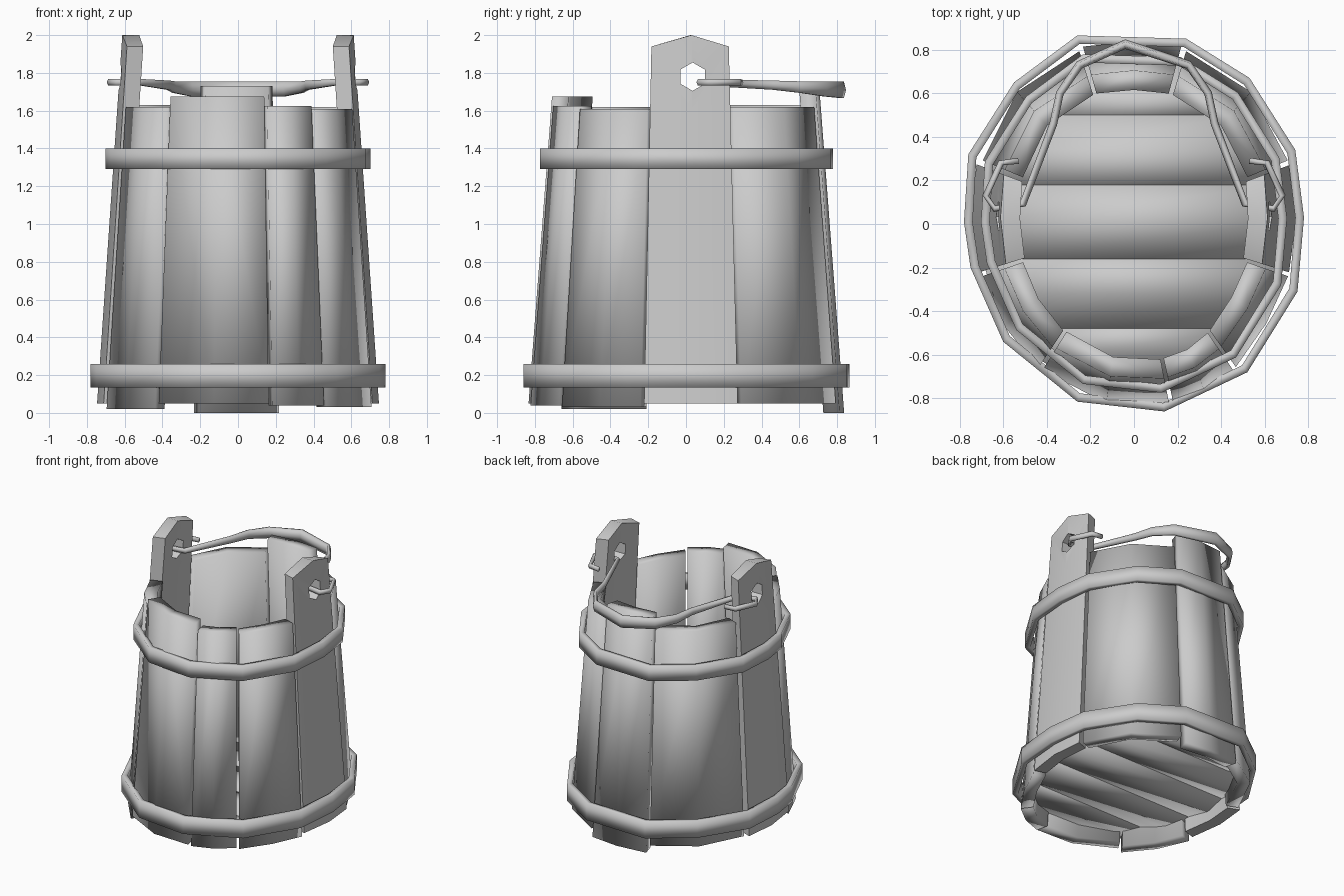
import bpy, bmesh, math
from mathutils import Vector

if "Cube" in bpy.data.objects:
    bpy.data.objects.remove(bpy.data.objects["Cube"])


def activate(ob):
    bpy.ops.object.select_all(action='DESELECT')
    ob.select_set(True)
    bpy.context.view_layer.objects.active = ob


def loft(name, rings, closed=False, angle=100):
    """Skin matching rings of points; cap both ends with quads unless closed."""
    bm = bmesh.new()
    vs = [[bm.verts.new(p) for p in r] for r in rings]
    n, m = len(rings[0]), len(rings)
    for a in range(m if closed else m - 1):
        r, s = vs[a], vs[(a + 1) % m]
        for i in range(n):
            j = (i + 1) % n
            bm.faces.new((r[i], r[j], s[j], s[i]))
    if not closed:
        for r in (vs[0], vs[-1]):
            for i in range(n // 2 - 1):
                bm.faces.new((r[i], r[i + 1], r[n - 2 - i], r[n - 1 - i]))
    bmesh.ops.recalc_face_normals(bm, faces=bm.faces)
    me = bpy.data.meshes.new(name)
    bm.to_mesh(me)
    bm.free()
    ob = bpy.data.objects.new(name, me)
    bpy.context.collection.objects.link(ob)
    activate(ob)
    bpy.ops.object.shade_smooth_by_angle(angle=math.radians(angle))
    return ob


def stave(name, pts, levels, thick=0.09, angle=100):
    """Tapered stave from three outer plan points measured at z = 1.6."""
    rings = []
    for zs in levels:
        outer, inner = [], []
        for (x, y), z in zip(pts, zs):
            f = 1 + 0.107 * (1.6 - z)
            p = Vector((x, y)) * f
            q = p - p.normalized() * thick
            outer.append((p.x, p.y, z))
            inner.append((q.x, q.y, z))
        rings.append(outer + inner[::-1])
    return loft(name, rings, angle=angle)


# Wall staves: outer plan points, bottom and top height
walls = [
    ("front_stave", [(.14, -.715), (-.11, -.705), (-.36, -.575)], .05, 1.675),
    ("front_right_stave", [(.155, -.705), (.28, -.66), (.39, -.575)], .04, 1.625),
    ("right_front_stave", [(.40, -.562), (.52, -.39), (.605, -.205)], .03, 1.61),
    ("right_back_stave", [(.605, .25), (.46, .52), (.205, .68)], .05, 1.62),
    ("back_stave", [(.185, .695), (0, .715), (-.20, .695)], 0, 1.73),
    ("left_back_stave", [(-.215, .68), (-.46, .52), (-.595, .25)], .05, 1.63),
    ("left_front_stave", [(-.595, -.205), (-.51, -.40), (-.375, -.565)], .02, 1.62),
]
for name, pts, bottom, top in walls:
    stave(name, pts, [[bottom] * 3, [top] * 3])

# Tall ear staves with a hexagonal hole
for side, name in ((1, "right_ear"), (-1, "left_ear")):
    pts = [(side * .61, -.19), (side * .64, .03), (side * .62, .235)]
    ear = stave(name, pts, [[.05] * 3, [1.6] * 3, [1.94, 2.0, 1.94]], angle=50)
    hexa = [(.035 + .075 * math.sin(k * math.pi / 3),
             1.78 + .075 * math.cos(k * math.pi / 3)) for k in range(6)]
    cutter = loft("hole_cutter", [[(side * x, y, z) for y, z in hexa] for x in (.3, .9)])
    cutter.hide_render = True
    mod = ear.modifiers.new("hole", 'BOOLEAN')
    mod.operation, mod.solver, mod.object = 'DIFFERENCE', 'EXACT', cutter
    # run the cut before the smoothing modifier, if there is one
    activate(ear)
    bpy.ops.object.modifier_apply(modifier="hole")
    bpy.ops.object.shade_smooth_by_angle(angle=math.radians(50))
    bpy.data.objects.remove(cutter)

# Hoops: uneven polygon with a flat band section
hoop = [(-.26, .865), (.24, .85), (.53, .67), (.74, .34), (.78, .03), (.75, -.31),
        (.52, -.68), (.14, -.86), (-.26, -.815), (-.60, -.54), (-.75, -.20),
        (-.78, .01), (-.76, .32), (-.55, .65)]
for name, k, z0, z1 in (("bottom_hoop", 1, .135, .26), ("top_hoop", .9, 1.29, 1.40)):
    rings = []
    for x, y in hoop:
        p = Vector((x, y)) * k
        q = p - p.normalized() * .04
        rings.append([(p.x, p.y, z0), (p.x, p.y, z1), (q.x, q.y, z1), (q.x, q.y, z0)])
    loft(name, rings, closed=True)

# Floor planks, crowned and trimmed to the round
edges = [-.74, -.48, -.16, .18, .50, .74]
for i, (y0, y1) in enumerate(zip(edges, edges[1:])):
    ends = []
    for side in (-1, 1):
        top, low = [], []
        for y, up in ((y0, 0), ((y0 + y1) / 2, .025), (y1, 0)):
            x = side * .71 * math.sqrt(1 - (y / .79) ** 2)
            top.append((x, y, .18 + up))
            low.append((x, y, .15 - up))
        ends.append(top + low[::-1])
    loft(f"floor_plank_{i + 1}", ends)

# Bail: thin hooked ends through the ears, thick drooping middle
# each point is x, y, z, half width, half height
half = [(.53, .29, 1.75, .014, .018), (.61, .28, 1.75, .015, .02),
        (.68, .13, 1.75, .015, .02), (.64, .07, 1.75, .015, .02),
        (.51, .09, 1.75, .016, .02), (.37, .46, 1.735, .018, .028),
        (.34, .60, 1.725, .018, .035), (.25, .73, 1.715, .02, .045)]
path = half + [(-.04, .825, 1.71, .022, .05)] + [(-h[0],) + h[1:] for h in half[::-1]]
rings = []
for i, (x, y, z, w, h) in enumerate(path):
    a, b = path[max(i - 1, 0)], path[min(i + 1, len(path) - 1)]
    t = Vector((b[0] - a[0], b[1] - a[1])).normalized()
    rings.append([(x + t.y * w * math.cos(k * math.pi / 3),
                   y - t.x * w * math.cos(k * math.pi / 3),
                   z + h * math.sin(k * math.pi / 3)) for k in range(6)])
loft("bail_handle", rings)
